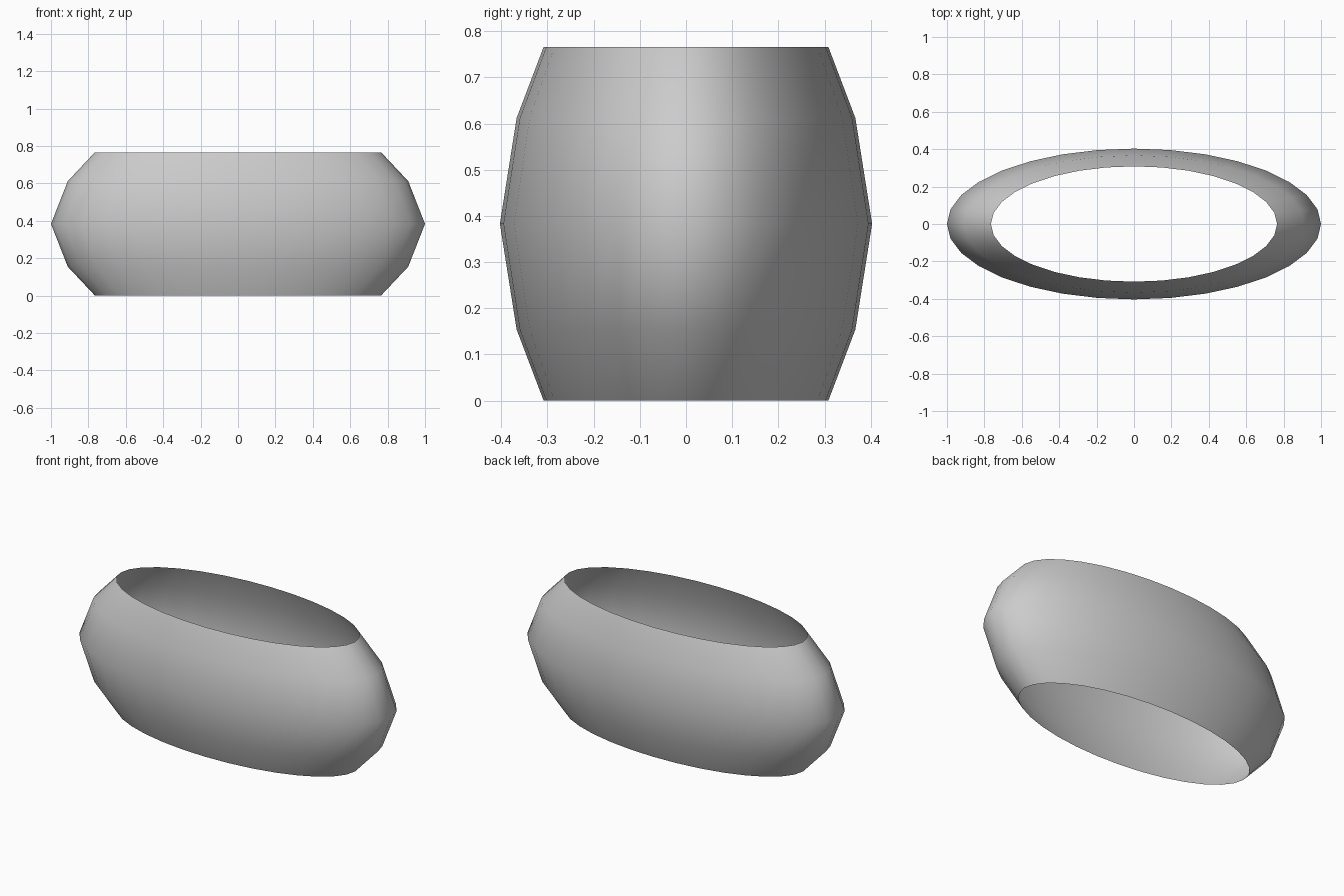
import bpy, bmesh, math

if "Cube" in bpy.data.objects:
    bpy.data.objects.remove(bpy.data.objects["Cube"])

SIDES = 32
Y_RATIO = 0.403
# half-width in x and height of each ring, bottom to top
PROFILE = [(0.765, 0.0), (0.91, 0.154), (1.0, 0.383), (0.91, 0.612), (0.765, 0.766)]

# open elliptical band: stacked rings bridged with quads
bm = bmesh.new()
rings = []
for r, z in PROFILE:
    ring = []
    for i in range(SIDES):
        a = 2 * math.pi * i / SIDES
        ring.append(bm.verts.new((r * math.cos(a), r * Y_RATIO * math.sin(a), z)))
    rings.append(ring)
for low, high in zip(rings, rings[1:]):
    for i in range(SIDES):
        j = (i + 1) % SIDES
        face = bm.faces.new((low[i], low[j], high[j], high[i]))
        face.smooth = True

mesh = bpy.data.meshes.new("oval_band")
bm.to_mesh(mesh)
bm.free()
band = bpy.data.objects.new("oval_band", mesh)
bpy.context.collection.objects.link(band)
